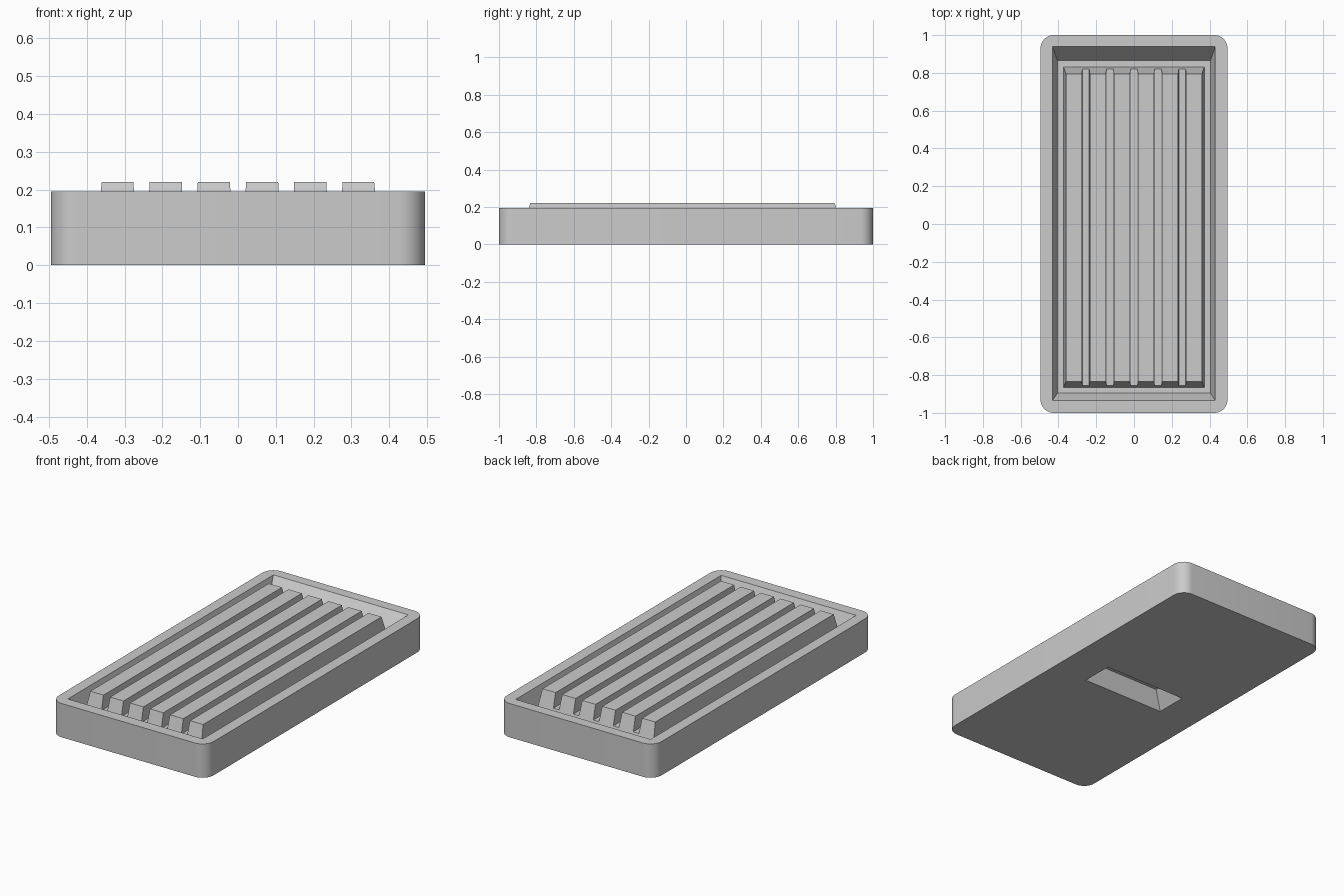
import bpy, bmesh, math

if "Cube" in bpy.data.objects:
    bpy.data.objects.remove(bpy.data.objects["Cube"])


def make_object(name, bm):
    bmesh.ops.recalc_face_normals(bm, faces=bm.faces)
    mesh = bpy.data.meshes.new(name)
    bm.to_mesh(mesh)
    bm.free()
    obj = bpy.data.objects.new(name, mesh)
    bpy.context.collection.objects.link(obj)
    return obj


def loft(name, low, high, z0, z1):
    """Solid between two outlines with equal point counts."""
    bm = bmesh.new()
    a = [bm.verts.new((x, y, z0)) for x, y in low]
    b = [bm.verts.new((x, y, z1)) for x, y in high]
    n = len(a)
    bm.faces.new(a[::-1])
    bm.faces.new(b)
    for i in range(n):
        j = (i + 1) % n
        bm.faces.new((a[i], a[j], b[j], b[i]))
    return make_object(name, bm)


def rect(x0, x1, y0, y1):
    return [(x0, y0), (x1, y0), (x1, y1), (x0, y1)]


def grow(low, high, z0, z1, z):
    """Extend a tapered outline along its slope to height z."""
    t = (z - z0) / (z1 - z0)
    return [(p[0] + (q[0] - p[0]) * t, p[1] + (q[1] - p[1]) * t)
            for p, q in zip(low, high)]


def rounded(hx, hy, r, steps=10):
    pts = []
    for k, (sx, sy) in enumerate(((1, 1), (-1, 1), (-1, -1), (1, -1))):
        for i in range(steps + 1):
            a = math.pi / 2 * (k + i / steps)
            pts.append((sx * (hx - r) + r * math.cos(a),
                        sy * (hy - r) + r * math.sin(a)))
    return pts


def cut(obj, cutter):
    cutter.hide_render = True
    mod = obj.modifiers.new("cut", 'BOOLEAN')
    mod.operation = 'DIFFERENCE'
    mod.solver = 'EXACT'
    mod.object = cutter
    bpy.context.view_layer.objects.active = obj
    bpy.ops.object.modifier_apply(modifier=mod.name)
    bpy.data.objects.remove(cutter)


RIM, FLOOR, TOP, GROOVE = 0.195, 0.10, 0.22, 0.14

# Tray with rounded corners
outline = rounded(0.495, 1.0, 0.07)
tray = loft("tray", outline, outline, 0, RIM)

# Tapered basin
low, high = rect(-0.405, 0.405, -0.895, 0.865), rect(-0.432, 0.43, -0.935, 0.94)
cut(tray, loft("basin_cutter", low, grow(low, high, FLOOR, RIM, 0.25), FLOOR, 0.25))

# Tapered drain opening in the bottom
low, high = rect(-0.265, 0.265, -0.093, 0.093), rect(-0.205, 0.205, -0.057, 0.057)
z0, z1 = -0.02, 0.12
cut(tray, loft("drain_cutter", grow(low, high, 0, FLOOR, z0),
               grow(low, high, 0, FLOOR, z1), z0, z1))

# Raised rack with sloping ends, split into six bars
rack = loft("rack", rect(-0.374, 0.372, -0.866, 0.832),
            rect(-0.36, 0.36, -0.833, 0.795), FLOOR, TOP)
for i in range(-2, 3):
    x = i * 0.1275
    low = rect(x - 0.018, x + 0.018, -1, 1)
    high = rect(x - 0.022, x + 0.022, -1, 1)
    cut(rack, loft("groove_cutter", low, high, GROOVE, TOP + 0.02))

# Smooth only the rounded corners
bpy.ops.object.select_all(action='DESELECT')
tray.select_set(True)
bpy.context.view_layer.objects.active = tray
bpy.ops.object.shade_smooth_by_angle(angle=math.radians(15))
